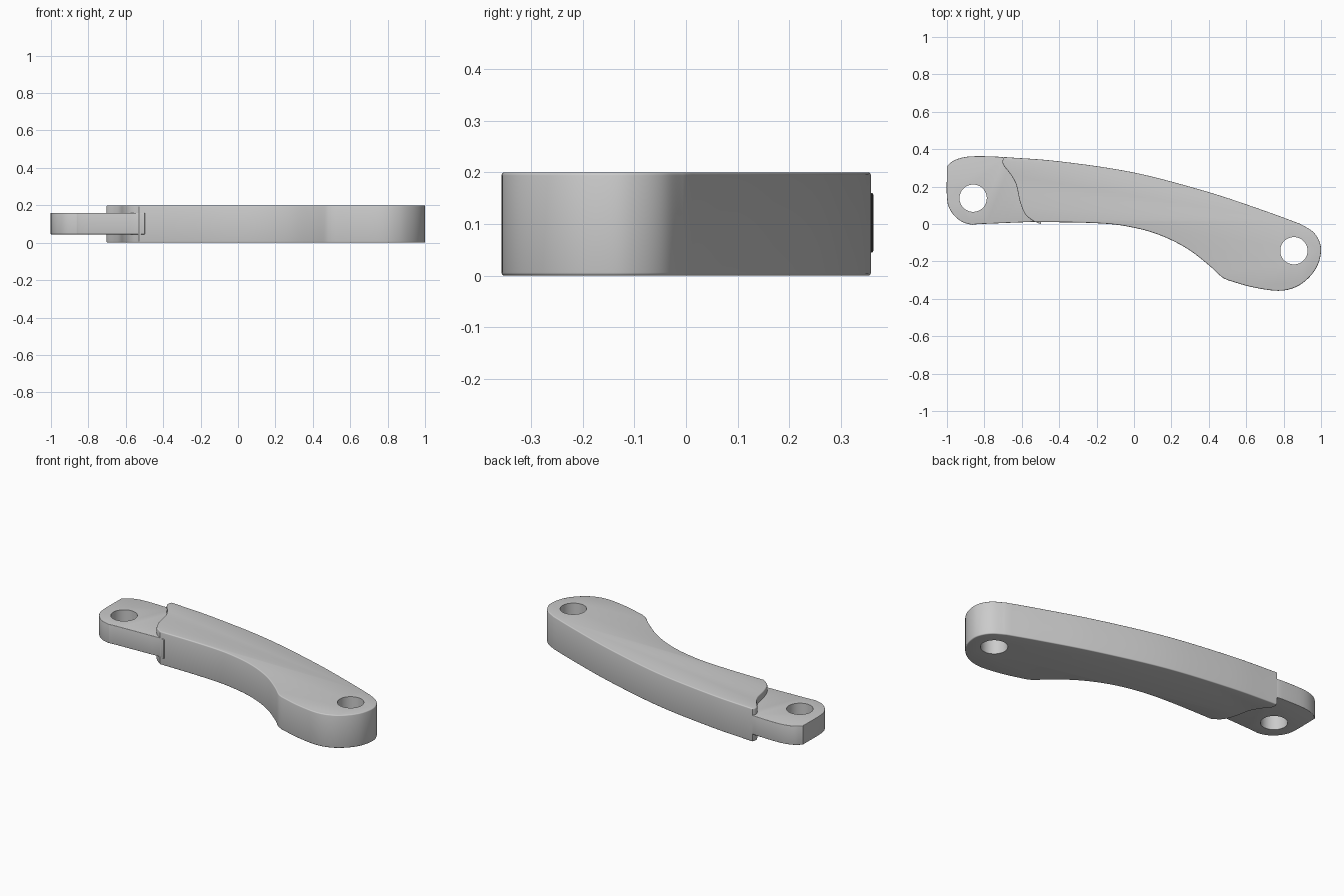
import bpy
import bmesh
import math
from mathutils import Vector

cube = bpy.data.objects.get("Cube")
if cube:
    bpy.data.objects.remove(cube, do_unlink=True)

grey = bpy.data.materials.new("plain grey")
grey.use_nodes = True
colour = (0.6, 0.6, 0.6, 1)
grey.diffuse_color = colour
grey.node_tree.nodes["Principled BSDF"].inputs["Base Color"].default_value = colour


def smooth_run(points, steps=6):
    """Smooth curve through the points; the last point is left for the next run."""
    p = [Vector(q) for q in points]
    p = [2 * p[0] - p[1]] + p + [2 * p[-1] - p[-2]]
    out = []
    for a, b, c, d in zip(p, p[1:], p[2:], p[3:]):
        for i in range(steps):
            t = i / steps
            out.append(0.5 * (2 * b + (c - a) * t + (2 * a - 5 * b + 4 * c - d) * t * t
                              + (3 * b - a - 3 * c + d) * t ** 3))
    return out


def add_mesh(name, bm):
    mesh = bpy.data.meshes.new(name)
    bm.to_mesh(mesh)
    bm.free()
    mesh.materials.append(grey)
    ob = bpy.data.objects.new(name, mesh)
    bpy.context.collection.objects.link(ob)
    return ob


def plate(name, runs, z0, z1, rim, hole, radius):
    """Extruded outline with rounded rims and a pin hole."""
    outline = [v for run in runs for v in smooth_run(run)]
    bm = bmesh.new()
    base = bm.faces.new([bm.verts.new((v.x, v.y, z0)) for v in outline])
    ext = bmesh.ops.extrude_face_region(bm, geom=[base])["geom"]
    for v in ext:
        if isinstance(v, bmesh.types.BMVert):
            v.co.z = z1
    bmesh.ops.recalc_face_normals(bm, faces=bm.faces)
    rims = [e for e in bm.edges if abs(e.verts[0].co.z - e.verts[1].co.z) < 1e-5]
    bmesh.ops.bevel(bm, geom=rims, offset=rim, segments=3, profile=0.5, affect='EDGES')
    ob = add_mesh(name, bm)

    # pin hole cutter
    bm = bmesh.new()
    bmesh.ops.create_cone(bm, cap_ends=True, segments=64, radius1=radius, radius2=radius, depth=1)
    cutter = add_mesh(name + "_hole_cutter", bm)
    cutter.location = (*hole, 0.1)
    cutter.hide_render = True
    mod = ob.modifiers.new("pin hole", 'BOOLEAN')
    mod.object = cutter
    mod.solver = 'EXACT'
    bpy.ops.object.select_all(action='DESELECT')
    ob.select_set(True)
    bpy.context.view_layer.objects.active = ob
    bpy.context.view_layer.update()
    bpy.ops.object.modifier_apply(modifier=mod.name)
    bpy.data.objects.remove(cutter, do_unlink=True)
    bpy.ops.object.shade_smooth_by_angle(angle=math.radians(32))
    return ob


# thick curved arm: back edge, round end, concave front edge, wavy step
step = [(-0.53, 0.01), (-0.58, 0.05), (-0.61, 0.12), (-0.63, 0.21), (-0.66, 0.265),
        (-0.695, 0.31), (-0.703, 0.335), (-0.695, 0.358)]
back = [step[-1], (-0.4, 0.335), (0, 0.275), (0.4, 0.17), (0.7, 0.07), (0.89, 0)]
end = [back[-1], (0.955, -0.04), (0.99, -0.09), (1, -0.145), (0.982, -0.22),
       (0.934, -0.288), (0.863, -0.338), (0.77, -0.357), (0.63, -0.337), (0.5, -0.3)]
front = [end[-1], (0.465, -0.28), (0.4, -0.22), (0.3, -0.142), (0.2, -0.086), (0.1, -0.046),
         (0, -0.02), (-0.12, -0.001), (-0.3, 0.008), step[0]]
plate("curved_arm", [back, end, front, step], 0, 0.2, 0.006, (0.855, -0.143), 0.073)

# thin tongue, its inner end tucked into the arm
tongue_end = [(-0.53, 0.012), (-0.82, 0), (-0.87, -0.003), (-0.93, 0.018), (-0.98, 0.07),
              (-1, 0.14), (-1, 0.31)]
tongue_back = [tongue_end[-1], (-0.96, 0.341), (-0.88, 0.361), (-0.73, 0.36), (-0.67, 0.35)]
inner = [tongue_back[-1], (-0.6, 0.2), (-0.5, 0.015), tongue_end[0]]
plate("hinge_tongue", [tongue_end, tongue_back, inner], 0.045, 0.16, 0.003, (-0.86, 0.138), 0.073)
